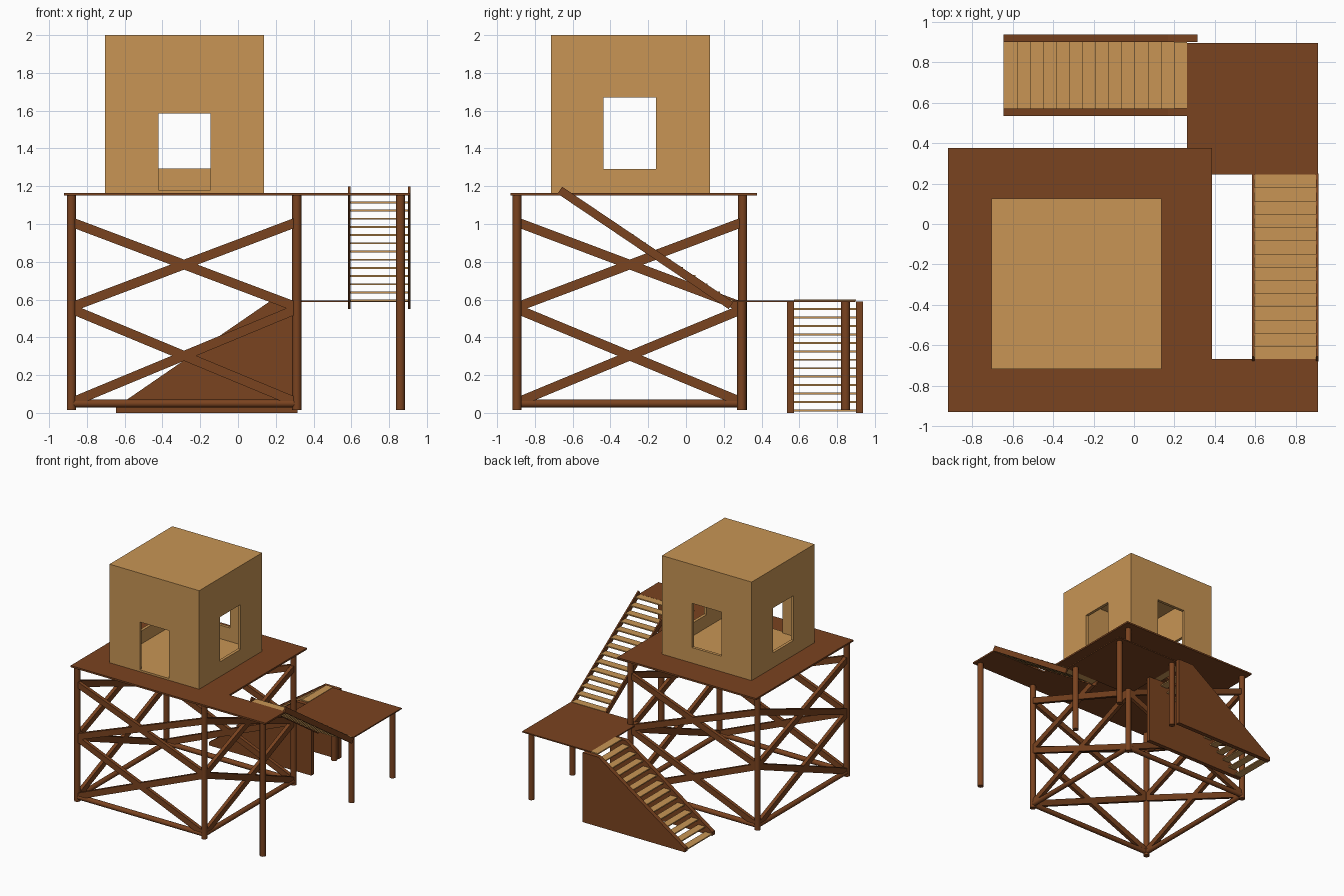
import bpy, bmesh, math
from mathutils import Vector, Matrix

if "Cube" in bpy.data.objects:
    bpy.data.objects.remove(bpy.data.objects["Cube"])


def material(name, color):
    m = bpy.data.materials.new(name)
    m.diffuse_color = color
    m.use_nodes = True
    m.node_tree.nodes["Principled BSDF"].inputs["Base Color"].default_value = m.diffuse_color
    return m


DARK = material("dark_wood", (0.195, 0.056, 0.014, 1))
TAN = material("light_wood", (0.578, 0.3, 0.089, 1))


def finish(name, bm, mat):
    bmesh.ops.recalc_face_normals(bm, faces=bm.faces)
    me = bpy.data.meshes.new(name)
    bm.to_mesh(me)
    bm.free()
    ob = bpy.data.objects.new(name, me)
    bpy.context.collection.objects.link(ob)
    me.materials.append(mat)
    return ob


def box(name, lo, hi, mat):
    bm = bmesh.new()
    lo, hi = Vector(lo), Vector(hi)
    bmesh.ops.create_cube(bm, size=1, matrix=Matrix.Translation((lo + hi) / 2)
                          @ Matrix.Diagonal((*(hi - lo), 1)))
    return finish(name, bm, mat)


def beam(name, a, b, width, height, mat):
    """Rectangular bar from a to b; height lies in the vertical plane."""
    a, b = Vector(a), Vector(b)
    d = (b - a).normalized()
    side = d.cross(Vector((0, 0, 1))).normalized()
    rot = Matrix((d, side, d.cross(side))).transposed().to_4x4()
    bm = bmesh.new()
    bmesh.ops.create_cube(bm, size=1, matrix=Matrix.Translation((a + b) / 2) @ rot
                          @ Matrix.Diagonal(((b - a).length, width, height, 1)))
    return finish(name, bm, mat)


def pole(name, a, b, r, mat=DARK):
    a, b = Vector(a), Vector(b)
    rot = (b - a).to_track_quat('Z', 'Y').to_matrix().to_4x4()
    bm = bmesh.new()
    bmesh.ops.create_cone(bm, cap_ends=True, segments=12, radius1=r, radius2=r,
                          depth=(b - a).length,
                          matrix=Matrix.Translation((a + b) / 2) @ rot)
    ob = finish(name, bm, mat)
    bpy.context.view_layer.objects.active = ob
    ob.select_set(True)
    bpy.ops.object.shade_smooth_by_angle(angle=math.radians(40))
    ob.select_set(False)
    return ob


def prism(name, points, offset, mat):
    bm = bmesh.new()
    face = bm.faces.new([bm.verts.new(p) for p in points])
    new = bmesh.ops.extrude_face_region(bm, geom=[face])["geom"]
    bmesh.ops.translate(bm, vec=offset,
                        verts=[v for v in new if isinstance(v, bmesh.types.BMVert)])
    return finish(name, bm, mat)


def cut(ob, lo, hi):
    cutter = box("cutter", lo, hi, ob.data.materials[0])
    mod = ob.modifiers.new("cut", 'BOOLEAN')
    mod.operation, mod.solver, mod.object = 'DIFFERENCE', 'EXACT', cutter
    bpy.context.view_layer.objects.active = ob
    bpy.ops.object.modifier_apply(modifier=mod.name)
    bpy.data.objects.remove(cutter)


# Cabin: hollow box with a door and three windows
T = 0.025
X0, X1, Y0, Y1 = -0.705, 0.137, -0.716, 0.127
cabin = box("cabin", (X0, Y0, 1.163), (X1, Y1, 2.0), TAN)
cut(cabin, (X0 + T, Y0 + T, 1.18), (X1 - T, Y1 - T, 2.0 - T))
cut(cabin, (-0.42, Y0 - 0.1, 1.18), (-0.145, Y0 + 0.1, 1.585))
cut(cabin, (-0.42, Y1 - 0.1, 1.295), (-0.145, Y1 + 0.1, 1.67))
cut(cabin, (X0 - 0.1, -0.437, 1.29), (X1 + 0.1, -0.16, 1.67))

# Decks
prism("upper_deck", [(-0.92, -0.93, 1.15), (0.91, -0.93, 1.15), (0.91, -0.668, 1.15),
                     (0.385, -0.668, 1.15), (0.385, 0.375, 1.15), (-0.92, 0.375, 1.15)],
      (0, 0, 0.014), DARK)
box("landing_deck", (0.262, 0.245, 0.586), (0.91, 0.896, 0.596), DARK)

# Legs
LX0, LX1, LY0, LY1 = -0.882, 0.311, -0.895, 0.30
corners = [(LX0, LY0), (LX1, LY0), (LX1, LY1), (LX0, LY1)]
for x, y in corners:
    pole("tower_leg", (x, y, 0.015), (x, y, 1.152), 0.024)
pole("walkway_leg", (0.86, LY0, 0.015), (0.86, LY0, 1.152), 0.024)
for x, y in [(0.86, 0.295), (0.86, 0.845), (LX1, 0.845)]:
    pole("landing_leg", (x, y, 0.015), (x, y, 0.588), 0.024)

# Bottom rails and cross braces on all four sides
for i in range(4):
    p, q = corners[i], corners[(i + 1) % 4]
    pole("bottom_rail", (*p, 0.05), (*q, 0.05), 0.021)
    for z0, z1 in [(0.055, 0.55), (0.56, 1.01)]:
        beam("cross_brace", (*p, z0), (*q, z1), 0.03, 0.05, DARK)
        beam("cross_brace", (*p, z1), (*q, z0), 0.03, 0.05, DARK)

# Upper stairs: landing to walkway
for x in (0.589, 0.906):
    beam("upper_stringer", (x, 0.238, 0.568), (x, -0.668, 1.179), 0.012, 0.044, DARK)
for i in range(14):
    y, z = 0.2125 - 0.0654 * i, 0.594 + 0.0434 * i
    box("upper_tread", (0.595, y - 0.0327, z - 0.005), (0.90, y + 0.0327, z + 0.005), TAN)

# Lower stairs: ground to landing, with solid side panels
for y in (0.535, 0.9):
    prism("lower_side_panel", [(-0.645, y, 0), (0.314, y, 0), (0.314, y, 0.59),
                               (0.168, y, 0.59), (-0.645, y, 0.031)], (0, 0.036, 0), DARK)
for i in range(14):
    x, z = -0.612 + 0.0648 * i, 0.013 + 0.0447 * i
    box("lower_tread", (x - 0.0324, 0.571, z - 0.005), (x + 0.0324, 0.9, z + 0.005), TAN)
